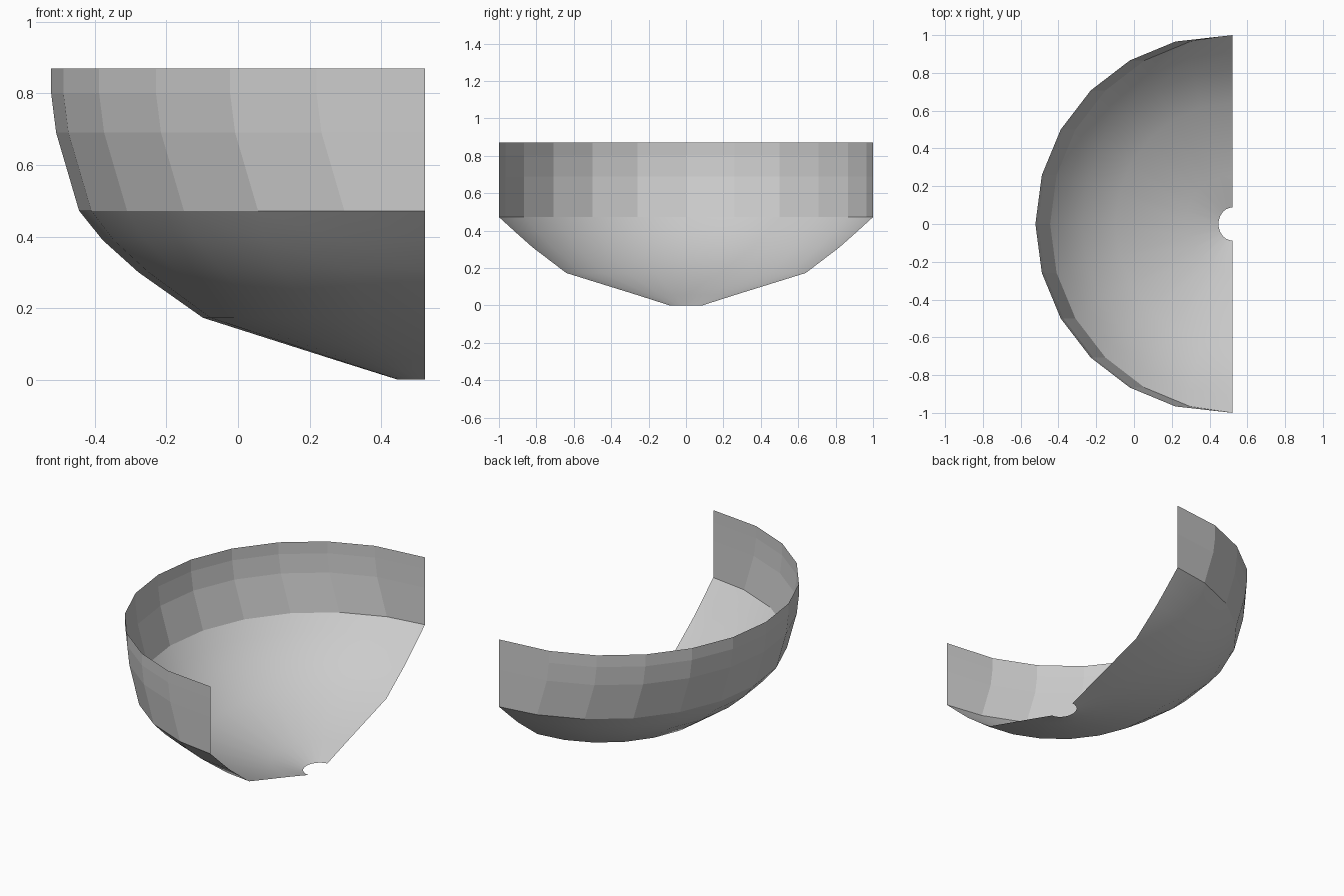
import bpy, bmesh
from math import sin, cos, pi

if "Cube" in bpy.data.objects:
    bpy.data.objects.remove(bpy.data.objects["Cube"])

SEGS = 12      # facets around the half circle
CUT = 0.522    # plane where the half bowl is open


def ring(z, cx, rx, ry, z_side=None):
    """Half ring of points; both ends lie on the cut plane."""
    z_side = z if z_side is None else z_side
    pts = []
    for i in range(SEGS + 1):
        a = -pi / 2 + pi * i / SEGS
        x = CUT if i in (0, SEGS) else min(CUT, cx - rx * cos(a))
        pts.append((x, ry * sin(a), z + (z_side - z) * sin(a) ** 2))
    return pts


def loft(name, rings, smooth):
    """Open shell through a stack of half rings, listed bottom to top."""
    bm = bmesh.new()
    rows = [[bm.verts.new(p) for p in r] for r in rings]
    for lo, hi in zip(rows, rows[1:]):
        for i in range(SEGS):
            f = bm.faces.new((lo[i], hi[i], hi[i + 1], lo[i + 1]))
            f.smooth = smooth
    mesh = bpy.data.meshes.new(name)
    bm.to_mesh(mesh)
    bm.free()
    obj = bpy.data.objects.new(name, mesh)
    bpy.context.collection.objects.link(obj)
    return obj


# Faceted upright wall: the same half circle slid along x at each height
wall_levels = [(0.472, 0.556), (0.69, 0.492), (0.80, 0.478), (0.87, 0.478)]
loft("rim_wall", [ring(z, cx, 1.0, 1.0) for z, cx in wall_levels], False)

# Smooth bowl below, ending in a small half-round drain hole
bowl_levels = [  # z, half width in x, half width in y, z at the cut
    (0.0, 0.075, 0.088, 0.0),
    (0.055, 0.25, 0.26, 0.055),
    (0.173, 0.62, 0.64, 0.173),
    (0.30, 0.80, 0.82, 0.31),
    (0.39, 0.90, 0.91, 0.39),
]
bowl = [ring(z, CUT, rx, ry, zs) for z, rx, ry, zs in bowl_levels]
bowl.append(ring(0.472, 0.556, 1.0, 1.0))
loft("lower_bowl", bowl, True)
